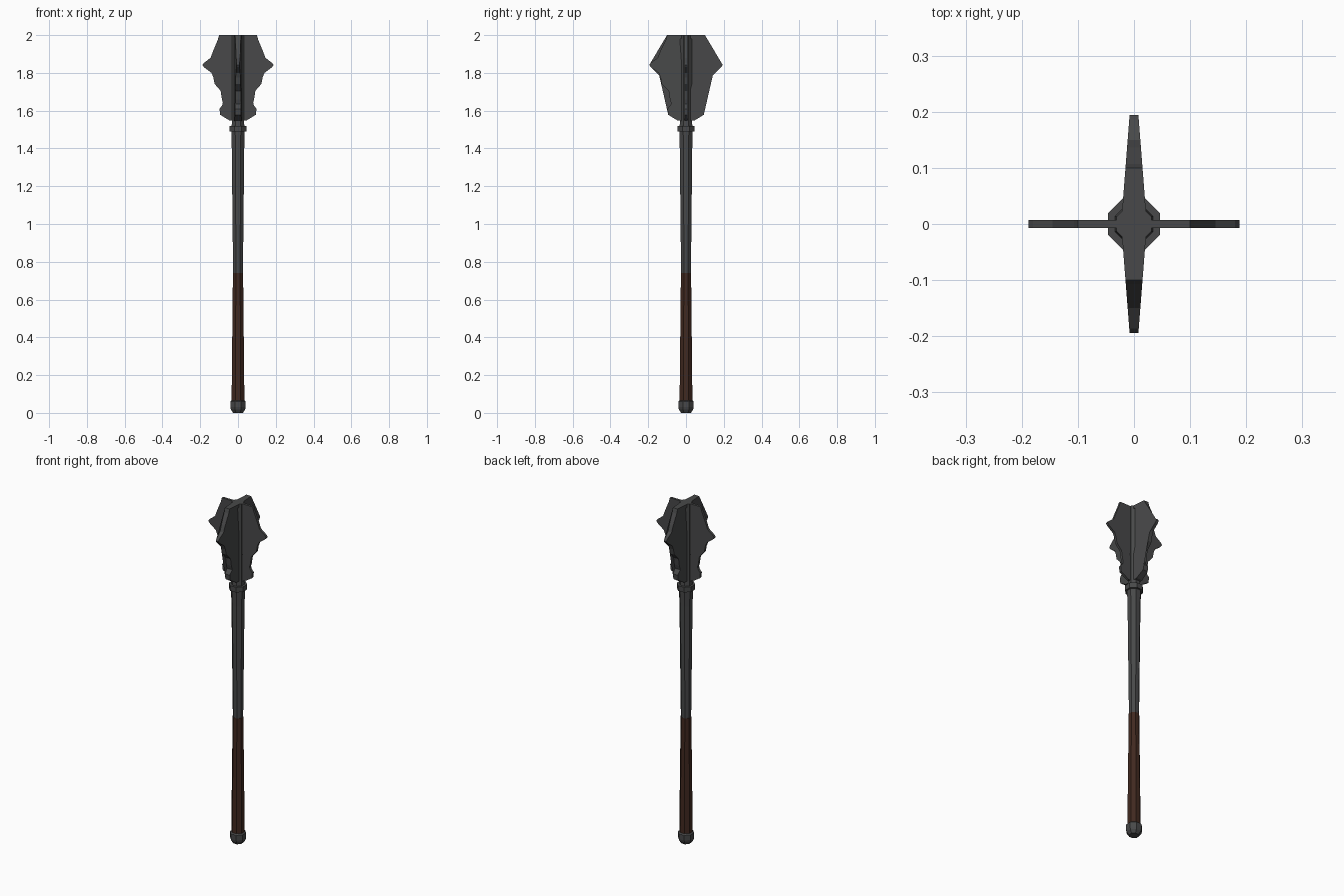
import bpy, bmesh, math

if "Cube" in bpy.data.objects:
    bpy.data.objects.remove(bpy.data.objects["Cube"])


def material(name, rgb):
    m = bpy.data.materials.new(name)
    m.diffuse_color = (*rgb, 1)
    m.use_nodes = True
    m.node_tree.nodes["Principled BSDF"].inputs["Base Color"].default_value = m.diffuse_color
    return m


STEEL = material("dark steel", (0.065, 0.066, 0.067))
LEATHER = material("brown leather", (0.052, 0.022, 0.014))


def finish(name, bm, mat):
    bmesh.ops.recalc_face_normals(bm, faces=bm.faces)
    me = bpy.data.meshes.new(name)
    bm.to_mesh(me)
    bm.free()
    me.materials.append(mat)
    ob = bpy.data.objects.new(name, me)
    bpy.context.collection.objects.link(ob)
    return ob


def octagon_column(name, profile, mat):
    """Stack of octagons with flats facing the axes; profile = (half width, z)."""
    bm = bmesh.new()
    rings = []
    for half, z in profile:
        r = half / math.cos(math.pi / 8)
        angles = [math.pi / 8 + i * math.pi / 4 for i in range(8)]
        rings.append([bm.verts.new((r * math.cos(a), r * math.sin(a), z)) for a in angles])
    for a, b in zip(rings, rings[1:]):
        for i in range(8):
            j = (i + 1) % 8
            bm.faces.new((a[i], a[j], b[j], b[i]))
    bm.faces.new(rings[0])
    bm.faces.new(rings[-1])
    return finish(name, bm, mat)


def flange(name, outline, turn, root, tip):
    """Flat blade in the r-z plane whose half thickness runs from root to tip."""
    bm = bmesh.new()
    r_max = max(r for r, z in outline)
    sides = []
    for s in (-1, 1):
        sides.append([bm.verts.new((r, s * (root + (tip - root) * r / r_max), z))
                      for r, z in outline])
    n = len(outline)
    for i in range(n):
        j = (i + 1) % n
        bm.faces.new((sides[0][i], sides[0][j], sides[1][j], sides[1][i]))
    caps = [bm.faces.new(s) for s in sides]
    bmesh.ops.triangulate(bm, faces=caps)
    ob = finish(name, bm, STEEL)
    ob.rotation_euler.z = turn
    return ob


# Handle: pommel, leather grip, steel shaft, collar
octagon_column("pommel", [(0.026, 0), (0.038, 0.018), (0.041, 0.03),
                          (0.041, 0.06), (0.034, 0.066)], STEEL)
octagon_column("grip", [(0.034, 0.06), (0.027, 0.74)], LEATHER)
octagon_column("shaft", [(0.026, 0.735), (0.033, 1.40), (0.036, 1.50)], STEEL)
octagon_column("collar", [(0.046, 1.49), (0.046, 1.52)], STEEL)

# Core running through the head
octagon_column("head_core", [(0.034, 1.515), (0.031, 1.55), (0.031, 2.0)], STEEL)

# Flange outline: spiked outer edge, then inner edge bowing away from the core
edge = [(0.10, 2.0), (0.107, 1.975), (0.132, 1.915), (0.145, 1.88), (0.18, 1.853),
        (0.188, 1.842), (0.18, 1.83), (0.14, 1.80), (0.13, 1.775), (0.124, 1.742),
        (0.092, 1.705), (0.085, 1.66), (0.078, 1.635), (0.098, 1.61),
        (0.094, 1.578), (0.045, 1.548), (0.01, 1.545)]
inner = [(0.01, 1.66), (0.033, 1.70), (0.046, 1.77), (0.053, 1.84),
         (0.046, 1.91), (0.033, 1.98), (0.01, 1.985), (0.01, 2.0)]
side_edge = [(r * 1.035 if r > 0.11 else r, z) for r, z in edge]

for k, name in enumerate(("right", "back", "left", "front")):
    turn = k * math.pi / 2
    if k % 2:
        flange(name + "_flange", side_edge + inner, turn, 0.023, 0.0078)
    else:
        flange(name + "_flange", edge + inner, turn, 0.007, 0.007)
